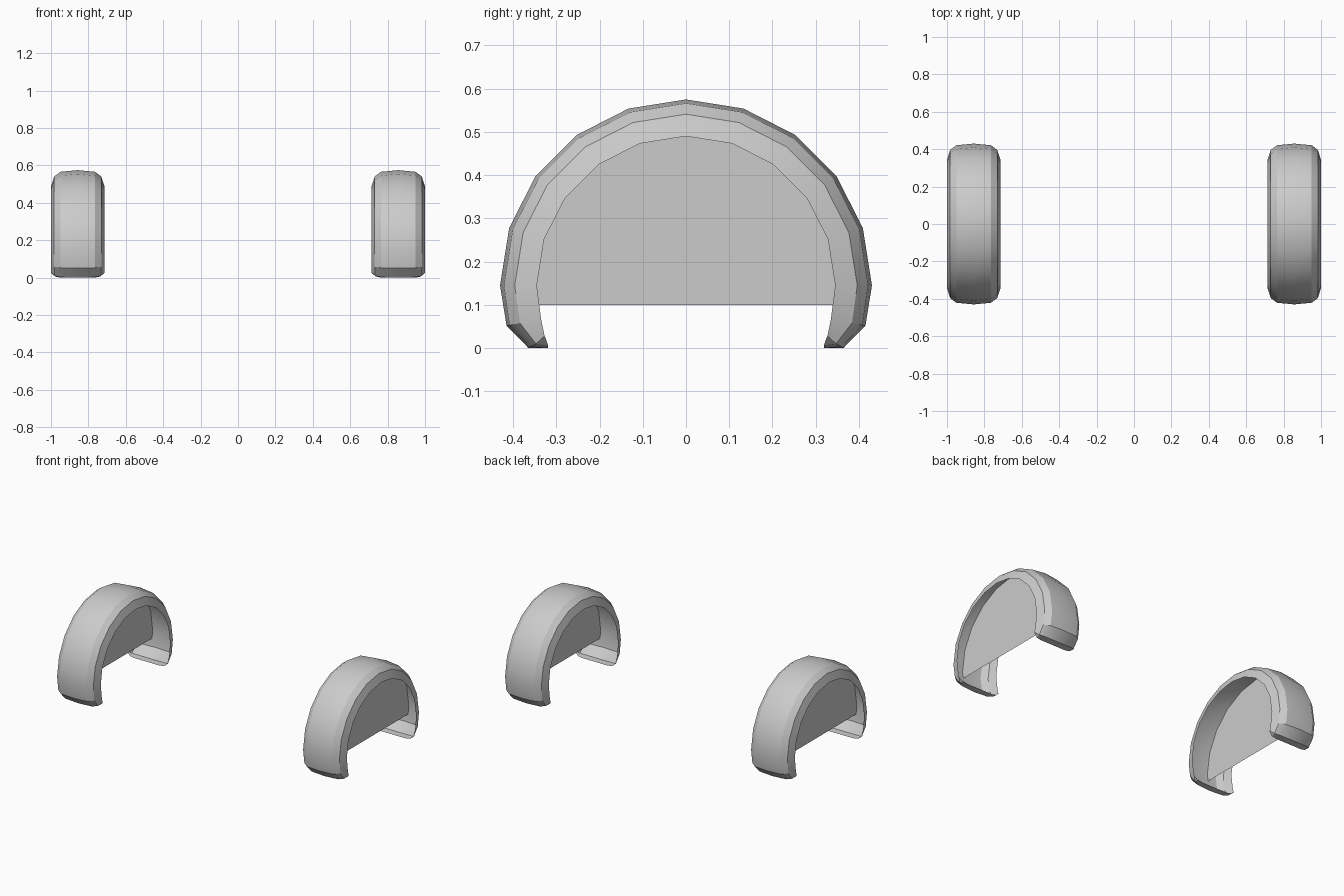
import bpy
from math import sin, cos, pi, radians

if "Cube" in bpy.data.objects:
    bpy.data.objects.remove(bpy.data.objects["Cube"])

CX, CZ = 0.857, 0.145          # fender centre (x, z)
HALF = [(0.0, 0.430), (0.0925, 0.421), (0.126, 0.396), (0.1425, 0.345)]  # (half width, radius)

# curled tip rows: (half width, y, z) from tread centre to side rim
TIP = [
    [(0.0, 0.415, 0.052), (0.0925, 0.408, 0.053), (0.126, 0.384, 0.058), (0.1425, 0.335, 0.066)],
    [(0.0, 0.364, 0.0), (0.0925, 0.360, 0.003), (0.124, 0.347, 0.010), (0.1425, 0.327, 0.028)],
    [(0.0, 0.319, 0.0), (0.090, 0.319, 0.0), (0.120, 0.319, 0.006), (0.1415, 0.325, 0.024)],
]


def make(name, verts, faces, smooth):
    me = bpy.data.meshes.new(name)
    me.from_pydata(verts, [], faces)
    ob = bpy.data.objects.new(name, me)
    bpy.context.collection.objects.link(ob)
    if smooth:
        bpy.ops.object.select_all(action='DESELECT')
        ob.select_set(True)
        bpy.context.view_layer.objects.active = ob
        bpy.ops.object.shade_smooth_by_angle(angle=radians(28))
    return ob


def full_row(half, cx):
    # mirror the half cross-section to both sides
    left = [(cx - w, y, z) for w, y, z in reversed(half[1:])]
    return left + [(cx + w, y, z) for w, y, z in half]


def fender(side, cx):
    # arch of ten 18 degree steps with a curled tip at each end
    arch = [[(w, r * cos(i * pi / 10), CZ + r * sin(i * pi / 10)) for w, r in HALF]
            for i in range(11)]
    back = [[(w, -y, z) for w, y, z in row] for row in TIP]
    rows = [full_row(r, cx) for r in TIP[::-1] + arch + back]
    n = len(rows[0])
    verts = [v for r in rows for v in r]
    faces = [(a * n + b, (a + 1) * n + b, (a + 1) * n + b + 1, a * n + b + 1)
             for a in range(len(rows) - 1) for b in range(n - 1)]
    make(side + "_fender_shell", verts, faces, True)


def panel(side, px):
    # flat half-disc inside the shell
    r = 0.426
    pts = [(px, r * cos(i * pi / 10), CZ + r * sin(i * pi / 10)) for i in range(11)]
    pts = [(px, 0.418, 0.10)] + pts + [(px, -0.418, 0.10)]
    make(side + "_inner_panel", pts, [tuple(range(len(pts)))], False)


for side, s in (("right", 1), ("left", -1)):
    fender(side, s * CX)
    panel(side, s * 0.892)
